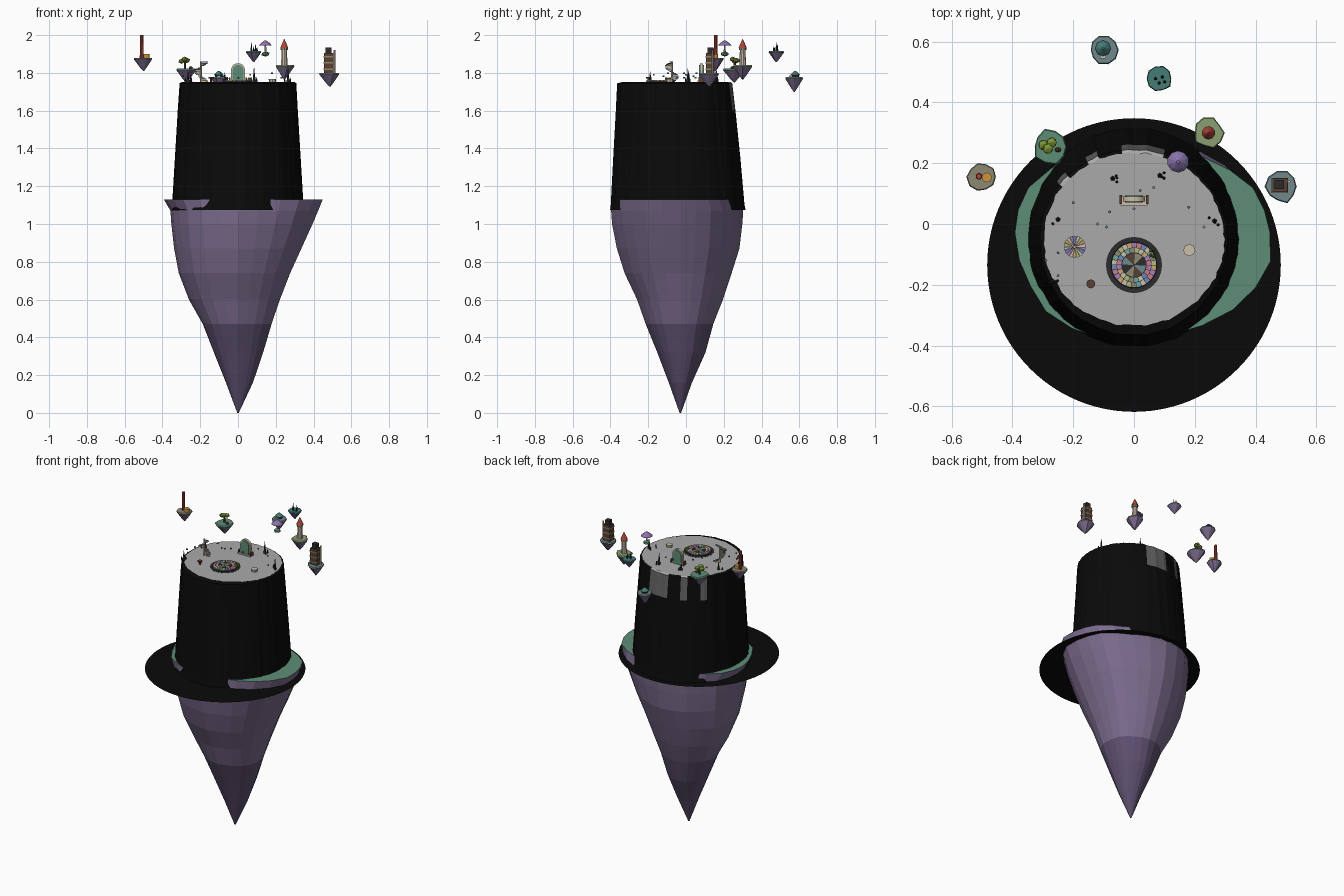
import bpy, bmesh, math, random
from math import sin, cos, pi, tau
from mathutils import Matrix, Vector

if "Cube" in bpy.data.objects:
    bpy.data.objects.remove(bpy.data.objects["Cube"])
random.seed(4)


def mat(name, r, g, b):
    m = bpy.data.materials.new(name)
    m.diffuse_color = (r, g, b, 1)
    m.use_nodes = True
    m.node_tree.nodes["Principled BSDF"].inputs["Base Color"].default_value = m.diffuse_color
    return m


ROCK, DARK = mat("rock", .2, .15, .27), mat("deep_rock", .11, .08, .16)
GRASS, TEAL = mat("grass", .11, .27, .18), mat("teal", .06, .2, .18)
BLACK, GREY, FADE = mat("black", .003, .003, .003), mat("plateau", .4, .4, .4), mat("fade", .12, .12, .12)
CREAM, BROWN, RED = mat("cream", .6, .52, .4), mat("brown", .1, .05, .03), mat("red", .4, .06, .04)
SAND, MOSS, SLATE = mat("sand", .27, .25, .17), mat("moss", .25, .35, .17), mat("slate", .16, .25, .27)
LEAF, GOLD, CHAR = mat("leaf", .2, .3, .04), mat("gold", .6, .3, .05), mat("charcoal", .025, .025, .03)
VIOLET = mat("violet", .25, .17, .4)
HUES = [mat("hue%d" % i, *c) for i, c in enumerate(
    [(.6, .2, .25), (.6, .4, .15), (.45, .5, .2), (.15, .4, .35), (.15, .25, .5), (.4, .2, .5)])]


def finish(name, bm, mats):
    me = bpy.data.meshes.new(name)
    bmesh.ops.recalc_face_normals(bm, faces=bm.faces)
    bm.to_mesh(me)
    bm.free()
    for m in mats:
        me.materials.append(m)
    ob = bpy.data.objects.new(name, me)
    bpy.context.collection.objects.link(ob)
    return ob


def loft(name, rings, mats, pick, cap_first=0, cap_last=0):
    """Skin closed rings; pick(ring, segment) gives the material slot."""
    bm = bmesh.new()
    vs = [[bm.verts.new(p) for p in r] for r in rings]
    n = len(vs[0])
    for i in range(len(vs) - 1):
        for j in range(n):
            k = (j + 1) % n
            bm.faces.new((vs[i][j], vs[i][k], vs[i + 1][k], vs[i + 1][j])).material_index = pick(i, j)
    if cap_first is not None:
        bm.faces.new(vs[0]).material_index = cap_first
    if cap_last is not None:
        bm.faces.new(vs[-1]).material_index = cap_last
    return finish(name, bm, mats)


def lobed(z, x0, x1, y0, y1, cy, jit):
    """Ring with separate left/right/front/back reach around (0, cy)."""
    out = []
    for j, d in enumerate(jit):
        a = tau * j / len(jit)
        c, s = cos(a), sin(a)
        out.append((d * c * (x1 if c > 0 else -x0), cy + d * s * (y1 - cy if s > 0 else cy - y0), z))
    return out


def cyl(name, x, y, z0, z1, r0, r1, m, n=10):
    bm = bmesh.new()
    bmesh.ops.create_cone(bm, cap_ends=True, segments=n, radius1=r0, radius2=r1, depth=z1 - z0,
                          matrix=Matrix.Translation((x, y, (z0 + z1) / 2)))
    return finish(name, bm, [m])


def box(name, c, s, m, rot=0):
    bm = bmesh.new()
    bmesh.ops.create_cube(bm, size=1, matrix=Matrix.Translation(c) @ Matrix.Rotation(rot, 4, 'Z')
                          @ Matrix.Diagonal((*s, 1)))
    return finish(name, bm, [m])


def ball(name, c, s, m):
    bm = bmesh.new()
    bmesh.ops.create_icosphere(bm, subdivisions=1, radius=1, matrix=Matrix.Translation(c) @ Matrix.Diagonal((*s, 1)))
    return finish(name, bm, [m])


def sector(name, x, y, z0, z1, r0, r1, a0, a1, m):
    """Wedge-shaped slab."""
    ring = [(x + r * cos(a), y + r * sin(a)) for r, a in
            ((r0, a0), (r1, a0), (r1, (a0 + a1) / 2), (r1, a1), (r0, a1))]
    return loft(name, [[(*p, z0) for p in ring], [(*p, z1) for p in ring]], [m], lambda i, j: 0)


# main hanging rock with grassy rim
jit = [random.uniform(.97, 1.03) for _ in range(24)]
rock = [(0, -.004, .004, -.034, -.026), (.16, -.065, .08, -.09, .03), (.32, -.13, .135, -.15, .1),
        (.47, -.19, .18, -.21, .14), (.6, -.265, .225, -.255, .19), (.74, -.32, .28, -.32, .235),
        (.87, -.345, .34, -.36, .275), (1.0, -.36, .4, -.385, .29), (1.07, -.365, .43, -.39, .295),
        (1.13, -.4, .455, -.385, .27)]
loft("main_rock", [lobed(*r, -.03, jit) for r in rock], [ROCK, DARK, GRASS],
     lambda i, j: 1 if i < 3 else 0, 1, 2)

# plateau, draped black wall and wide brim
N = 96
jag = [1 + random.uniform(-.012, .012) for _ in range(N)]
soft = [1 + (d - 1) * .6 for d in jag]
wall = [lobed(1.752, -.297, .297, -.335, .235, -.05, jag), lobed(1.745, -.31, .307, -.366, .245, -.05, soft),
        lobed(1.6, -.32, .315, -.373, .262, -.05, soft), lobed(1.35, -.335, .33, -.387, .288, -.05, soft),
        lobed(1.1, -.35, .345, -.4, .31, -.05, soft), lobed(1.075, -.355, .35, -.403, .315, -.05, soft),
        [(.483 * cos(tau * j / N), -.135 + .483 * sin(tau * j / N), 1.075) for j in range(N)]]
pale = set(range(19, 26)) | {30, 31, 36, 37}
loft("plateau_and_brim", wall, [BLACK, GREY, FADE],
     lambda i, j: (1 if i == 0 else 2 if i == 1 else 0) if j in pale else 0, 1, None)


# small floating islets
def islet(name, x, y, zb, zt, r, top):
    jt = [random.uniform(.88, 1.08) for _ in range(10)]
    prof = [(.06, 0), (.4, .3), (.75, .65), (1, .9), (.93, 1)]
    rings = [[(x + r * f * d * cos(tau * k / 10), y + r * f * d * sin(tau * k / 10), zb + h * (zt - zb))
              for k, d in enumerate(jt)] for f, h in prof]
    loft(name, rings, [ROCK, top], lambda i, j: i // 3, 0, 1)


islet("chimney_islet", -.5, .155, 1.81, 1.88, .049, SAND)
islet("tree_islet", -.275, .255, 1.75, 1.823, .058, GRASS)
islet("pavilion_islet", -.1, .573, 1.7, 1.777, .047, SLATE)
islet("shard_islet", .083, .478, 1.857, 1.915, .042, TEAL)
islet("tower_islet", .245, .3, 1.765, 1.842, .05, MOSS)
islet("house_islet", .487, .123, 1.727, 1.8, .054, SLATE)

# chimney and drum
cyl("chimney", -.51, .157, 1.87, 2.0, .011, .009, RED)
cyl("drum", -.484, .153, 1.875, 1.9, .016, .016, GOLD, 12)
# leafy tree
cyl("tree_trunk", -.28, .258, 1.82, 1.86, .007, .005, BROWN, 6)
for dx, dy, dz in ((-.015, 0, 0), (.012, .008, .004), (0, -.012, .01)):
    ball("tree_leaves", (-.283 + dx, .26 + dy, 1.862 + dz), (.019, .019, .014), LEAF)
ball("tree_boulder", (-.25, .244, 1.826), (.012, .009, .01), BROWN)
# pavilion
cyl("pavilion_body", -.102, .578, 1.775, 1.79, .02, .02, CHAR, 8)
cyl("pavilion_roof", -.102, .578, 1.79, 1.81, .026, .004, TEAL, 8)
box("pavilion_step", (-.102, .55, 1.78), (.02, .012, .01), CREAM)
# dark shards on far islet
for dx, dy, h in ((-.012, 0, .045), (.01, .006, .035), (0, -.014, .025), (.018, -.01, .02)):
    cyl("islet_shard", .083 + dx, .478 + dy, 1.912, 1.915 + h, .006, .001, CHAR, 5)
# mushroom
ball("mushroom_base", (.145, .205, 1.9), (.024, .022, .014), GRASS)
cyl("mushroom_stem", .145, .205, 1.905, 1.95, .006, .004, CREAM, 8)
cyl("mushroom_cap", .145, .205, 1.945, 1.957, .036, .025, VIOLET, 10)
cyl("mushroom_cap_top", .145, .205, 1.957, 1.972, .025, .005, VIOLET, 10)
# tower with red roof
cyl("tower_body", .245, .3, 1.84, 1.92, .018, .015, CREAM)
cyl("tower_gallery", .245, .3, 1.92, 1.932, .02, .02, SAND)
cyl("tower_roof", .245, .3, 1.932, 1.98, .022, .001, RED)
# tall house
box("house_body", (.48, .128, 1.85), (.05, .045, .11), BROWN)
box("house_upper", (.478, .13, 1.917), (.032, .03, .035), CHAR)
for k in range(3):
    box("house_ledge", (.48, .127, 1.82 + .033 * k), (.055, .05, .008), SAND)
cyl("house_pipe", .51, .14, 1.8, 1.92, .005, .005, CREAM, 8)

# round tiled dais
T = 1.752
cyl("dais_shadow", 0, -.135, T - .003, T + .001, .092, .092, CHAR, 40)
cyl("dais_base", 0, -.135, T, T + .006, .076, .075, CHAR, 40)
for ring, (r0, r1, n) in enumerate(((.042, .056, 20), (.058, .073, 26))):
    for k in range(n):
        sector("dais_tile", 0, -.135, T + .004, T + .01, r0, r1, tau * k / n, tau * (k + .88) / n,
               (HUES + [CREAM, SAND, CREAM])[(k * 5 + ring * 2) % 9])
for k in range(8):
    sector("dais_fan", 0, -.135, T + .004, T + .01, .003, .039, tau * k / 8, tau * (k + .94) / 8,
           (CHAR, SAND, BROWN, SLATE)[k % 4])


# arched doorway
def arch(name, hw, spring, y0, y1, m):
    pts = [(-hw, T)] + [(-hw * cos(pi * k / 10), spring + hw * sin(pi * k / 10)) for k in range(11)] + [(hw, T)]
    loft(name, [[(x, y, z) for x, z in pts] for y in (y0, y1)], [m], lambda i, j: 0)


arch("door_frame", .037, 1.814, .074, .09, CREAM)
arch("door_panel", .029, 1.814, .07, .094, GRASS)
box("door_step", (0, .076, T + .003), (.09, .03, .008), CREAM)
for s in (-1, 1):
    box("door_post", (s * .043, .08, T + .012), (.008, .03, .024), BROWN)

# coloured spiral stair
cyl("stair_pole", -.195, -.075, T, 1.86, .005, .005, CREAM, 8)
for k in range(18):
    sector("stair_step", -.195, -.075, T + .006 * k, T + .006 * k + .005, .004, .036,
           tau * k / 18, tau * (k + .9) / 18, HUES[k % 6] if k % 3 else CREAM)

# well, stool and plant
cyl("well", .182, -.086, T, T + .016, .018, .02, CREAM, 8)
cyl("stool_leg", -.142, -.197, T, T + .018, .006, .006, BROWN, 6)
cyl("stool_seat", -.142, -.197, T + .018, T + .025, .015, .015, BROWN, 8)
for k in range(5):
    ball("plant_leaf", (.062 + .008 * cos(k * 1.25), -.095 + .012 * sin(k * 1.25), T + .012), (.006, .006, .014), LEAF)

# dark spikes around the edge
for x, y, h in ((-.07, .15, .05), (.085, .16, .075), (-.25, .015, .05), (-.265, -.19, .055), (.265, .01, .07)):
    cyl("spike", x, y, T - .005, T + h, .009, .001, CHAR, 5)
    for k in range(3):
        cyl("spike_shard", x + random.uniform(-.018, .018), y + random.uniform(-.015, .015),
            T - .005, T + h * .35, .006, .001, CHAR, 5)

# hovering cubes
for k, (x, y) in enumerate(((-.2, .07), (-.08, .04), (-.12, 0), (-.09, -.01), (0, .05), (.02, .11), (.065, .12),
                            (.18, .055), (.23, -.01), (-.29, -.12), (-.25, -.17), (-.25, -.095))):
    box("hovering_cube", (x, y, 1.775 + .008 * (k % 4)), (.008, .008, .008), (VIOLET, TEAL)[k % 2], .3 * k)
